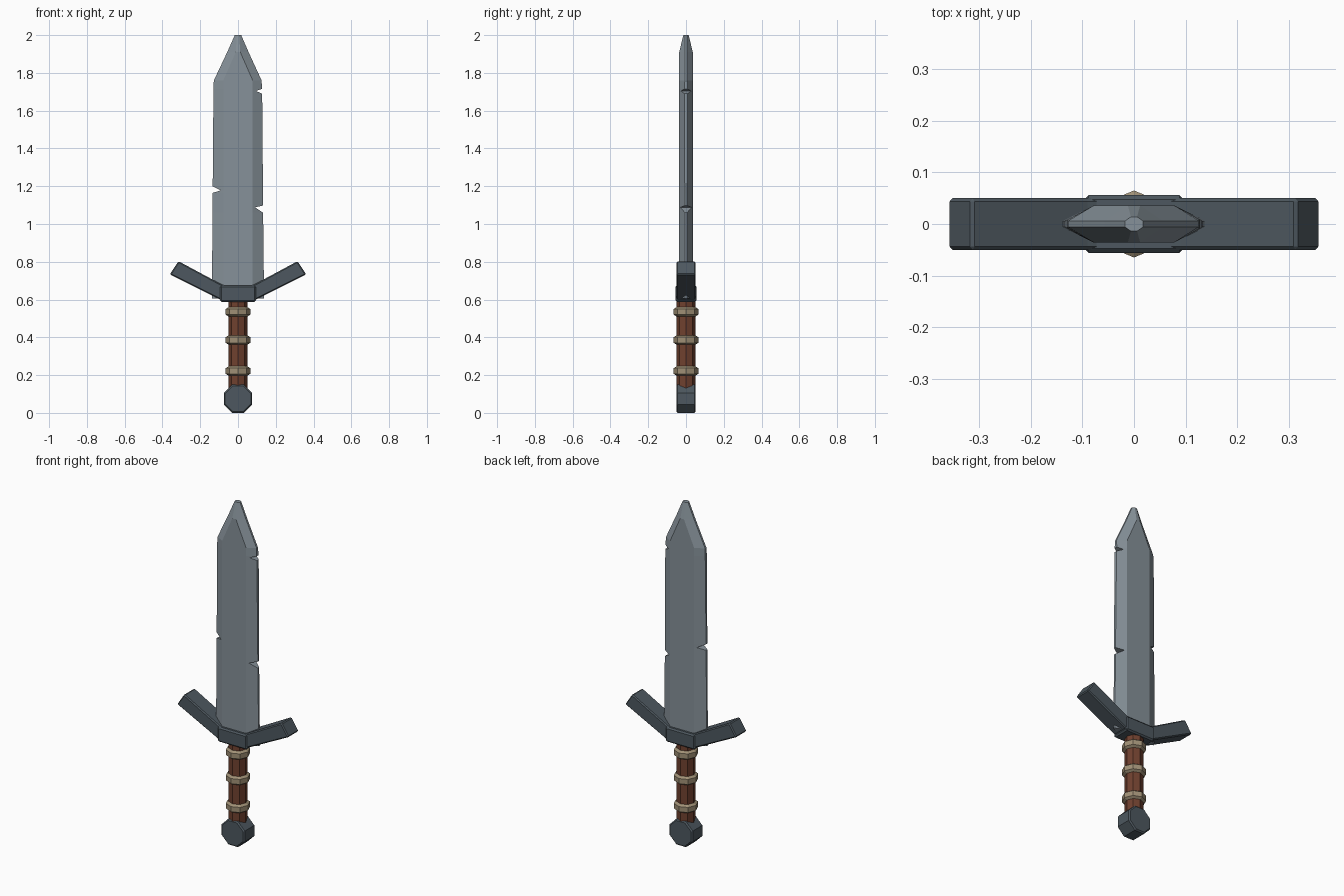
import bpy, bmesh, math

if "Cube" in bpy.data.objects:
    bpy.data.objects.remove(bpy.data.objects["Cube"])


def material(name, rgb):
    m = bpy.data.materials.new(name)
    m.diffuse_color = (*rgb, 1)
    m.use_nodes = True
    m.node_tree.nodes["Principled BSDF"].inputs["Base Color"].default_value = m.diffuse_color
    return m


STEEL = material("blade steel", (0.24, 0.285, 0.32))
IRON = material("dark iron", (0.075, 0.097, 0.115))
LEATHER = material("brown leather", (0.16, 0.052, 0.028))
CORD = material("tan binding", (0.35, 0.28, 0.18))


def loft(name, rings, mat, bevel=0):
    """Skin a stack of equal-sized closed rings and cap both ends."""
    bm = bmesh.new()
    loops = [[bm.verts.new(p) for p in r] for r in rings]
    n = len(loops[0])
    for a, b in zip(loops, loops[1:]):
        for i in range(n):
            j = (i + 1) % n
            bm.faces.new((a[i], a[j], b[j], b[i]))
    bm.faces.new(loops[0][::-1])
    bm.faces.new(loops[-1])
    bmesh.ops.recalc_face_normals(bm, faces=bm.faces)
    me = bpy.data.meshes.new(name)
    bm.to_mesh(me)
    bm.free()
    me.materials.append(mat)
    ob = bpy.data.objects.new(name, me)
    bpy.context.collection.objects.link(ob)
    if bevel:
        mod = ob.modifiers.new("chamfer", "BEVEL")
        mod.width, mod.segments = bevel, 1
        mod.limit_method = "ANGLE"
        mod.angle_limit = math.radians(50)
    return ob


def slab(name, outline, half, mat, bevel):
    """Extrude an x-z outline along y."""
    return loft(name, [[(x, y, z) for x, z in outline] for y in (-half, half)], mat, bevel)


# Blade: hexagonal section; a notch pulls one edge in and thickens it
def section(z, left, right, flat, y, edge=0.006):
    def thick(w):
        return edge + (y - edge) * max(0, 0.133 - w) / (0.133 - flat) if 0.6 < z < 1.75 else edge
    a, b = thick(left), thick(right)
    return [(-left, -a, z), (-flat, -y, z), (flat, -y, z), (right, -b, z),
            (right, b, z), (flat, y, z), (-flat, y, z), (-left, a, z)]


T, F = 0.036, 0.078
stations = [(0.605, .138, .138), (1.06, .135, .133), (1.088, .135, .09), (1.098, .135, .133),
            (1.165, .135, .132), (1.178, .09, .132), (1.20, .134, .132),
            (1.69, .130, .128), (1.704, .130, .095), (1.715, .130, .127)]
rings = [section(z, l, r, F, T) for z, l, r in stations]
rings += [section(1.76, .128, .125, F, T), section(1.91, .057, .056, .012, T),
          section(2.0, .017, .017, .006, .014)]
loft("blade", rings, STEEL)

# Crossguard: centre block and two upswept arms
slab("guard_block", [(-.096, .588), (.096, .588), (.096, .675), (-.096, .675)], .056, IRON, .008)
for side, s in (("left", -1), ("right", 1)):
    arm = [(.06, .595), (.10, .602), (.361, .733), (.315, .803), (.09, .682), (.06, .67)]
    slab("guard_arm_" + side, [(s * x, z) for x, z in arm], .05, IRON, .006)


# Grip and its bindings: eight-sided
def turned(name, profile, mat):
    angles = [k * math.pi / 4 for k in range(8)]
    return loft(name, [[(r * math.cos(a), r * math.sin(a), z) for a in angles]
                       for r, z in profile], mat)


turned("grip", [(.05, .12), (.05, .60)], LEATHER)
for i, z in enumerate((.222, .386, .535)):
    turned(f"grip_binding_{i + 1}",
           [(.05, z - .025), (.065, z - .015), (.065, z + .015), (.05, z + .025)], CORD)

# Pommel: chamfered octagonal disc
R = .075 / math.cos(math.pi / 8)
octagon = [(R * math.cos((k + .5) * math.pi / 4), .075 + R * math.sin((k + .5) * math.pi / 4))
           for k in range(8)]
slab("pommel", octagon, .051, IRON, .007)
